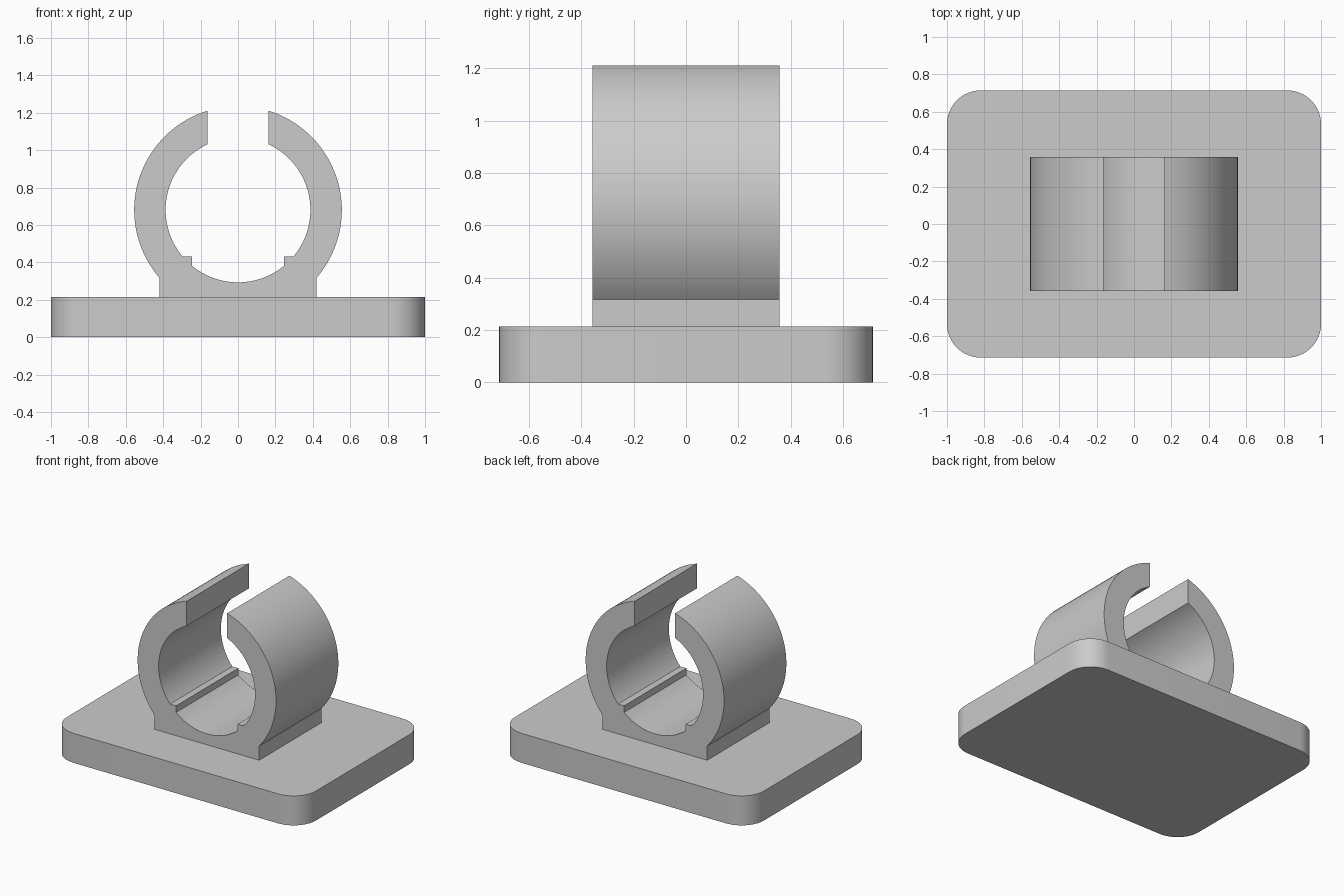
import bpy
import bmesh
from math import asin, acos, cos, sin, pi, radians, sqrt
from mathutils import Vector

cube = bpy.data.objects.get("Cube")
if cube:
    bpy.data.objects.remove(cube, do_unlink=True)

# Single plain grey material
grey = bpy.data.materials.new("plain_grey")
grey.use_nodes = True
colour = (0.6, 0.6, 0.6, 1)
grey.diffuse_color = colour
grey.node_tree.nodes["Principled BSDF"].inputs["Base Color"].default_value = colour


def arc(cx, cy, r, start, end, steps):
    """Points along a circular arc, both ends included."""
    angles = [start + (end - start) * i / steps for i in range(steps + 1)]
    return [(cx + r * cos(a), cy + r * sin(a)) for a in angles]


def extrude_outline(name, points, direction):
    """Solid made by sweeping a closed outline of 3D points."""
    bm = bmesh.new()
    face = bm.faces.new([bm.verts.new(p) for p in points])
    swept = bmesh.ops.extrude_face_region(bm, geom=[face])["geom"]
    moved = [v for v in swept if isinstance(v, bmesh.types.BMVert)]
    bmesh.ops.translate(bm, verts=moved, vec=Vector(direction))
    bmesh.ops.recalc_face_normals(bm, faces=bm.faces)
    mesh = bpy.data.meshes.new(name)
    bm.to_mesh(mesh)
    bm.free()
    mesh.materials.append(grey)
    mesh.shade_smooth()
    mesh.set_sharp_from_angle(angle=radians(30))
    obj = bpy.data.objects.new(name, mesh)
    bpy.context.collection.objects.link(obj)
    return obj


# Base plate with rounded corners
HALF_X, HALF_Y, HEIGHT, CORNER = 1.0, 0.714, 0.214, 0.18
outline = []
for i, (sx, sy) in enumerate([(1, 1), (-1, 1), (-1, -1), (1, -1)]):
    outline += arc(sx * (HALF_X - CORNER), sy * (HALF_Y - CORNER), CORNER,
                   i * pi / 2, (i + 1) * pi / 2, 12)
extrude_outline("base_plate", [(x, y, 0) for x, y in outline], (0, 0, HEIGHT))

# Open clip ring on a foot: half profile, then mirrored
CENTRE, OUTER, INNER = 0.68, 0.555, 0.387
GAP, FOOT, DEPTH = 0.163, 0.42, 0.357
SHELF_X, SHELF_Z = 0.247, 0.43
half = [(FOOT, HEIGHT - 0.01)]
half += arc(0, CENTRE, OUTER, -acos(FOOT / OUTER), acos(GAP / OUTER), 40)
half += arc(0, CENTRE, INNER, acos(GAP / INNER),
            asin((SHELF_Z - CENTRE) / INNER), 36)
half.append((SHELF_X, SHELF_Z))
half += arc(0, CENTRE, INNER, -acos(SHELF_X / INNER), -pi / 2, 14)
profile = half + [(-x, z) for x, z in reversed(half[:-1])]
extrude_outline("clip_ring", [(x, -DEPTH, z) for x, z in profile],
                (0, 2 * DEPTH, 0))
